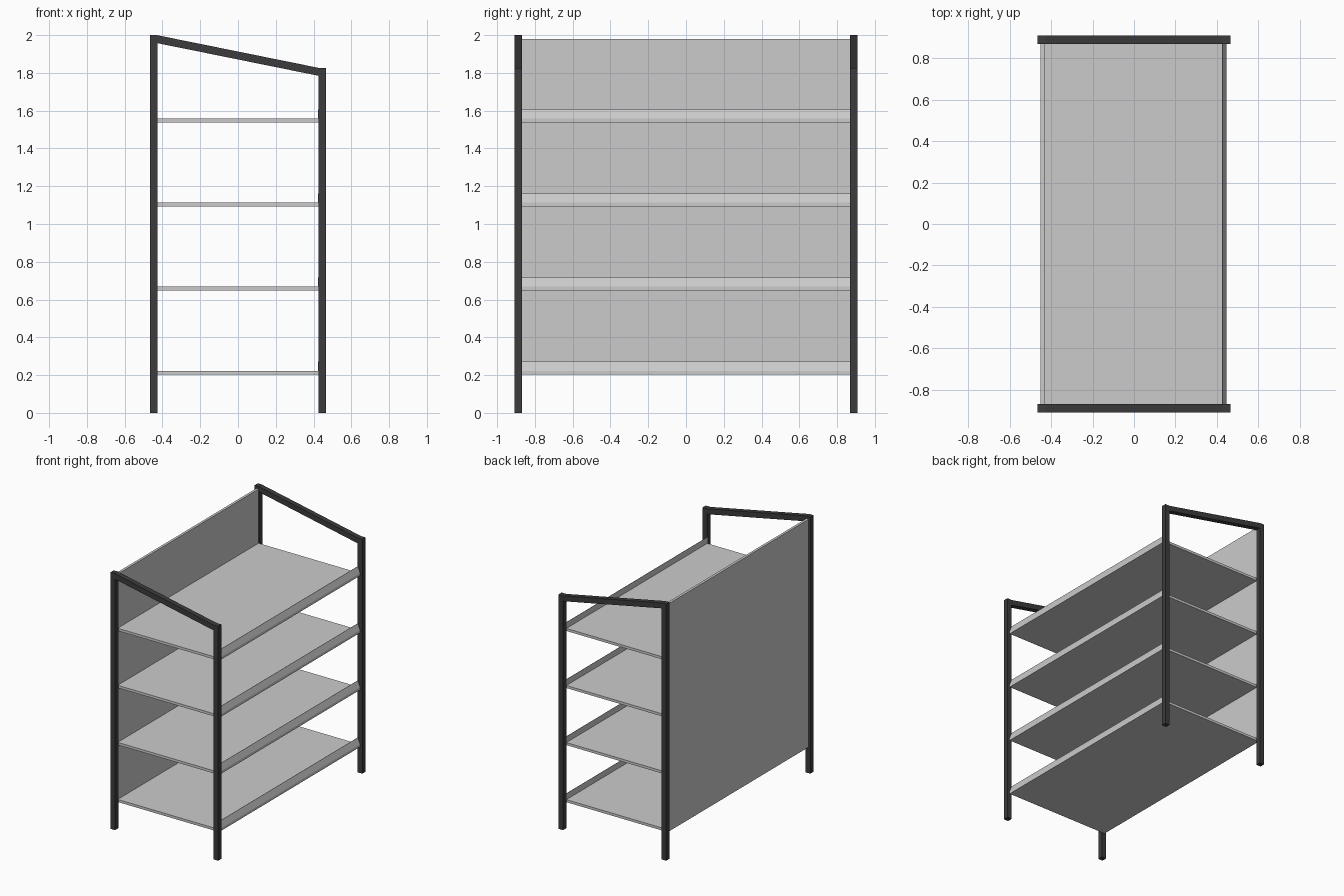
import bpy, bmesh

if "Cube" in bpy.data.objects:
    bpy.data.objects.remove(bpy.data.objects["Cube"])

dark = bpy.data.materials.new("dark_metal")
dark.diffuse_color = (0.045, 0.045, 0.045, 1)
dark.use_nodes = True
dark.node_tree.nodes["Principled BSDF"].inputs["Base Color"].default_value = dark.diffuse_color


def extrude_profile(name, points, y0, y1, material=None):
    """Solid made by sweeping an x-z outline from y0 to y1."""
    bm = bmesh.new()
    face = bm.faces.new([bm.verts.new((x, y0, z)) for x, z in points])
    swept = bmesh.ops.extrude_face_region(bm, geom=[face])["geom"]
    verts = [v for v in swept if isinstance(v, bmesh.types.BMVert)]
    bmesh.ops.translate(bm, verts=verts, vec=(0, y1 - y0, 0))
    bmesh.ops.recalc_face_normals(bm, faces=bm.faces)
    mesh = bpy.data.meshes.new(name)
    bm.to_mesh(mesh)
    bm.free()
    obj = bpy.data.objects.new(name, mesh)
    bpy.context.collection.objects.link(obj)
    if material:
        mesh.materials.append(material)
    return obj


def rect(x0, x1, z0, z1):
    return [(x0, z0), (x1, z0), (x1, z1), (x0, z1)]


OUT, IN = 0.465, 0.425      # outer and inner x of the posts
Y_OUT, Y_IN = 0.908, 0.868  # outer and inner y of the end frames

# End frames: tall rear post, shorter front post, sloping top rail
for side, y0, y1 in (("near", -Y_OUT, -Y_IN), ("far", Y_IN, Y_OUT)):
    extrude_profile(f"tall_post_{side}", rect(-OUT, -IN, 0, 2.0), y0, y1, dark)
    extrude_profile(f"short_post_{side}", rect(IN, OUT, 0, 1.827), y0, y1, dark)
    rail = [(-IN, 1.999), (-IN, 1.957), (IN, 1.785), (IN, 1.827)]
    extrude_profile(f"top_rail_{side}", rail, y0, y1, dark)

# Back panel between the tall posts
extrude_profile("back_panel", rect(-0.45, -0.43, 0.203, 1.98), -Y_IN, Y_IN)

# Shelves, each with a raised slanted lip along the open edge
for i in range(4):
    z = 0.203 + i * 0.445
    profile = [(-0.43, z), (0.445, z), (0.445, z + 0.02),
               (0.426, z + 0.068), (0.424, z + 0.068),
               (0.424, z + 0.02), (-0.43, z + 0.02)]
    extrude_profile(f"shelf_{i + 1}", profile, -Y_IN, Y_IN)
